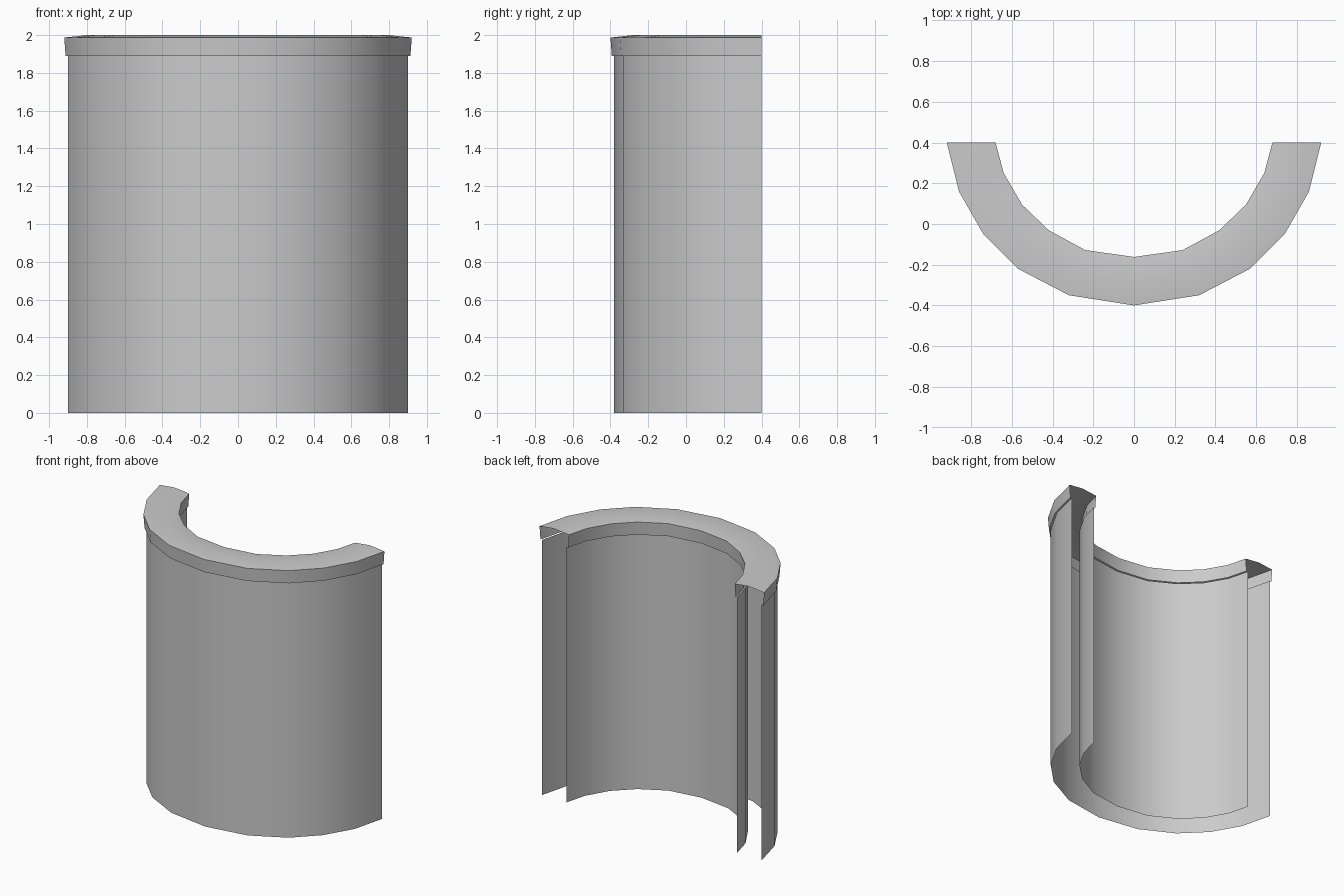
import bpy

if "Cube" in bpy.data.objects:
    bpy.data.objects.remove(bpy.data.objects["Cube"])

# Half outlines of the curved band in plan, from the back end to the front middle
OUTER = [(-0.92, 0.40), (-0.86, 0.16), (-0.74, -0.05), (-0.57, -0.22), (-0.32, -0.35), (0, -0.40)]
INNER = [(-0.68, 0.40), (-0.64, 0.25), (-0.55, 0.095), (-0.42, -0.03), (-0.24, -0.128), (0, -0.162)]


def outline(t, z):
    """Full mirrored outline: t = 0 is the outer edge, t = 1 the inner edge."""
    half = [(a[0] + (b[0] - a[0]) * t, a[1] + (b[1] - a[1]) * t, z) for a, b in zip(OUTER, INNER)]
    return half + [(-x, y, z) for x, y, z in reversed(half[:-1])]


def sweep(name, profile):
    """Open sheet through a list of (t, z) profile points."""
    rows = [outline(t, z) for t, z in profile]
    n = len(rows[0])
    faces = [(r * n + i, r * n + i + 1, (r + 1) * n + i + 1, (r + 1) * n + i)
             for r in range(len(rows) - 1) for i in range(n - 1)]
    mesh = bpy.data.meshes.new(name)
    mesh.from_pydata([p for row in rows for p in row], [], faces)
    obj = bpy.data.objects.new(name, mesh)
    bpy.context.collection.objects.link(obj)
    bpy.ops.object.select_all(action='DESELECT')
    obj.select_set(True)
    bpy.context.view_layer.objects.active = obj
    bpy.ops.object.shade_smooth_by_angle(angle=0.52)
    return obj


# Thin open-ended walls
sweep("outer_wall", [(0.08, 0), (0.08, 1.89)])
sweep("inner_wall", [(0.92, 1.89), (0.92, 0)])

# Slightly domed coping with a hanging lip on both sides, open underneath
sweep("top_cap", [(0.03, 1.89), (0, 1.987), (0.5, 2.0), (1, 1.987), (0.97, 1.89)])
